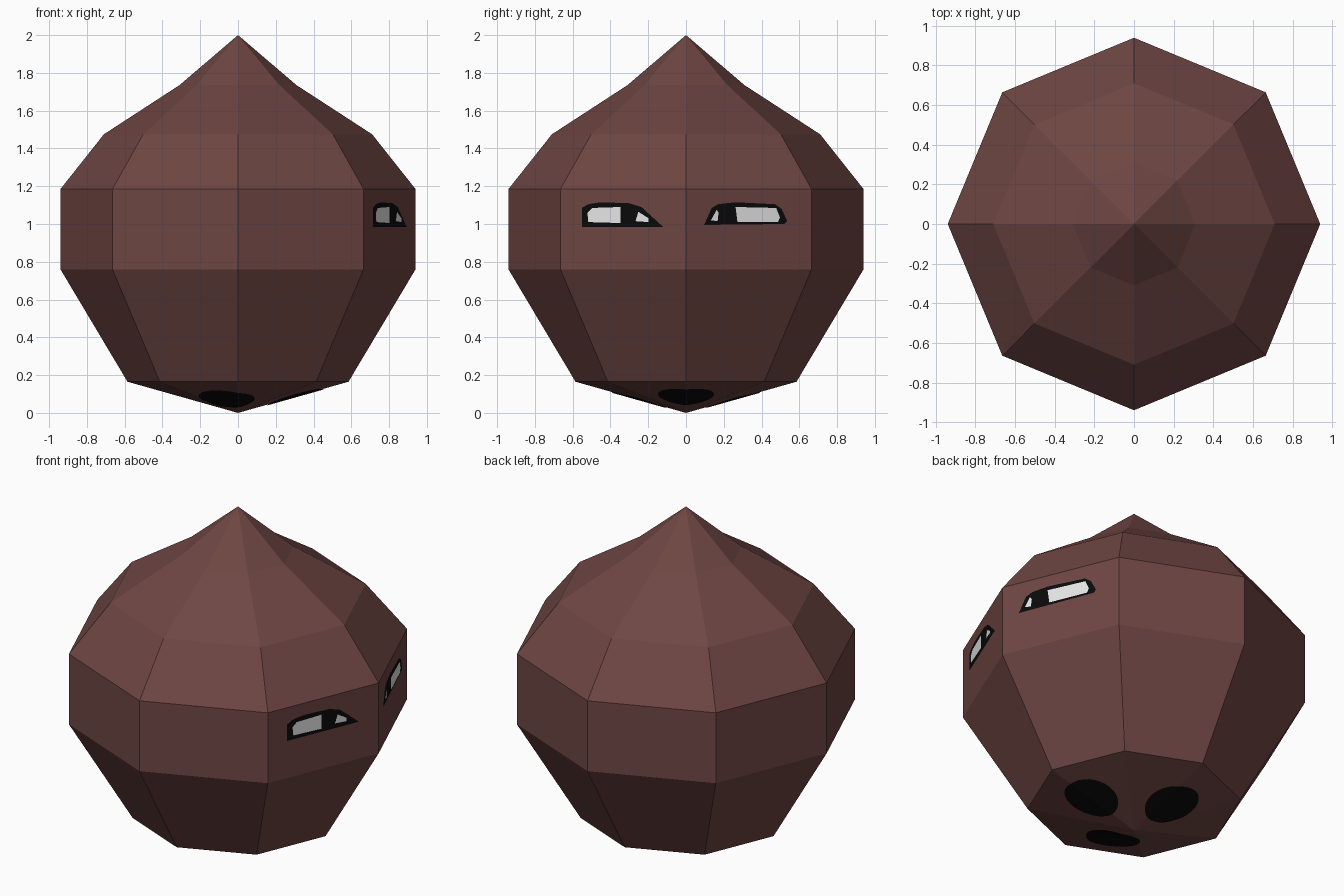
import bpy, bmesh, math
from mathutils import Vector

cube = bpy.data.objects.get("Cube")
if cube:
    bpy.data.objects.remove(cube, do_unlink=True)


def material(name, rgb):
    m = bpy.data.materials.new(name)
    m.use_nodes = True
    m.diffuse_color = (*rgb, 1)
    m.node_tree.nodes["Principled BSDF"].inputs["Base Color"].default_value = (*rgb, 1)
    return m


brown = material("dark_reddish_brown", (0.156, 0.061, 0.056))
black = material("black", (0.003, 0.003, 0.003))
white = material("white", (0.88, 0.88, 0.88))


def finish(name, bm, mat):
    mesh = bpy.data.meshes.new(name)
    bm.to_mesh(mesh)
    bm.free()
    mesh.materials.append(mat)
    obj = bpy.data.objects.new(name, mesh)
    bpy.context.collection.objects.link(obj)
    return obj


SIDES = 8
STEP = 2 * math.pi / SIDES
BELLY = 0.94
BASE_R, BASE_Z = 0.585, 0.165

# Eight-sided body: stacked rings closed by a point at each end
rings = [(BASE_R, BASE_Z), (BELLY, 0.76), (BELLY, 1.185), (0.71, 1.475), (0.31, 1.735)]
bm = bmesh.new()
loops = [[bm.verts.new((r * math.cos(i * STEP), r * math.sin(i * STEP), z))
          for i in range(SIDES)] for r, z in rings]
bottom = bm.verts.new((0, 0, 0))
top = bm.verts.new((0, 0, 2))
for i in range(SIDES):
    j = (i + 1) % SIDES
    bm.faces.new((bottom, loops[0][j], loops[0][i]))
    bm.faces.new((top, loops[-1][i], loops[-1][j]))
    for a, b in zip(loops, loops[1:]):
        bm.faces.new((a[i], a[j], b[j], b[i]))
bmesh.ops.recalc_face_normals(bm, faces=bm.faces)
finish("body", bm, brown)


# Round spots that follow the pointed underside
def underside_spot(name, x, y, radius=0.148):
    bm = bmesh.new()
    bmesh.ops.create_circle(bm, cap_ends=True, segments=32, radius=radius)
    bmesh.ops.translate(bm, verts=bm.verts, vec=(x, y, 0))
    for i in range(SIDES // 2):
        a = i * STEP
        bmesh.ops.bisect_plane(bm, geom=bm.verts[:] + bm.edges[:] + bm.faces[:],
                               plane_co=(0, 0, 0),
                               plane_no=(-math.sin(a), math.cos(a), 0))
    slope = BASE_Z / (BASE_R * math.cos(STEP / 2))
    for v in bm.verts:
        reach = max(v.co.x * math.cos((k + 0.5) * STEP) + v.co.y * math.sin((k + 0.5) * STEP)
                    for k in range(SIDES))
        v.co.z = slope * reach - 0.004
    bm.normal_update()
    for f in bm.faces:
        if f.normal.z > 0:
            f.normal_flip()
    finish(name, bm, black)


underside_spot("underside_spot_middle", 0.305, 0)
for side, label in ((-1, "front"), (1, "back")):
    underside_spot("underside_spot_" + label, -0.06, side * 0.25)


# Thin plates on the two side walls, outlined in y and z
def wall_plate(name, outline, mat, lift):
    side = 1 if outline[0][0] > 0 else -1
    half = STEP / 2
    normal = Vector((math.cos(half), side * math.sin(half), 0))
    bm = bmesh.new()
    verts = [bm.verts.new(Vector((BELLY - abs(y) * math.tan(half), y, z)) + normal * lift)
             for y, z in outline]
    face = bm.faces.new(verts)
    face.normal_update()
    if face.normal.x < 0:
        face.normal_flip()
    finish(name, bm, mat)


def eye(label, rim, large, small):
    wall_plate("eye_rim_" + label, rim, black, 0.003)
    wall_plate("eye_white_" + label, large, white, 0.006)
    wall_plate("eye_corner_" + label, small, white, 0.006)


eye("front",
    [(-.55, .985), (-.55, 1.085), (-.515, 1.105), (-.45, 1.115), (-.3, 1.11),
     (-.235, 1.09), (-.12, .985)],
    [(-.515, 1.01), (-.52, 1.06), (-.495, 1.085), (-.345, 1.09), (-.345, 1.005)],
    [(-.265, 1.015), (-.25, 1.065), (-.195, 1.03), (-.195, 1.01)])
eye("back",
    [(.095, .995), (.135, 1.085), (.17, 1.105), (.26, 1.115), (.47, 1.105),
     (.505, 1.08), (.535, 1.015), (.52, 1.0)],
    [(.26, 1.09), (.475, 1.085), (.495, 1.035), (.485, 1.01), (.27, 1.01)],
    [(.13, 1.02), (.16, 1.075), (.17, 1.06), (.165, 1.015)])
